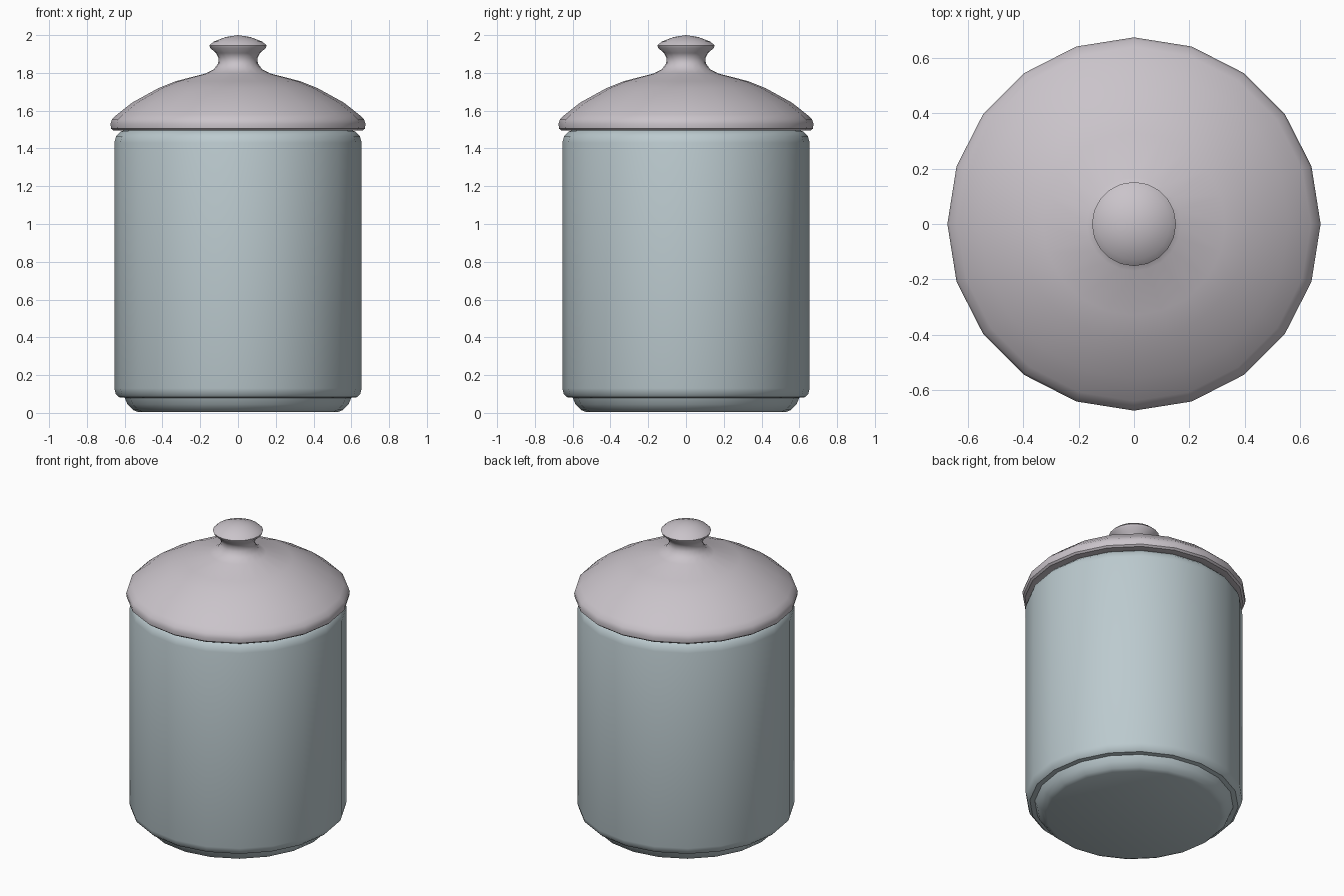
import bpy, bmesh, math

if "Cube" in bpy.data.objects:
    bpy.data.objects.remove(bpy.data.objects["Cube"])

SIDES = 20


def lathe(name, profile, color):
    """Spin an (r, z) profile about z; points with r = 0 become poles."""
    bm = bmesh.new()
    rings = []
    for r, z in profile:
        if r == 0:
            rings.append([bm.verts.new((0, 0, z))] * SIDES)
        else:
            rings.append([bm.verts.new((r * math.cos(math.tau * i / SIDES),
                                        r * math.sin(math.tau * i / SIDES), z))
                          for i in range(SIDES)])
    for a, b in zip(rings, rings[1:]):
        for i in range(SIDES):
            j = (i + 1) % SIDES
            bm.faces.new(dict.fromkeys((a[i], a[j], b[j], b[i])))
    bmesh.ops.recalc_face_normals(bm, faces=bm.faces)
    mesh = bpy.data.meshes.new(name)
    bm.to_mesh(mesh)
    bm.free()
    obj = bpy.data.objects.new(name, mesh)
    bpy.context.collection.objects.link(obj)
    mat = bpy.data.materials.new(name + "_color")
    mat.diffuse_color = color
    mat.use_nodes = True
    mat.node_tree.nodes["Principled BSDF"].inputs["Base Color"].default_value = mat.diffuse_color
    mesh.materials.append(mat)
    bpy.ops.object.select_all(action='DESELECT')
    obj.select_set(True)
    bpy.context.view_layer.objects.active = obj
    bpy.ops.object.shade_smooth_by_angle(angle=math.radians(38))
    return obj


# Hollow jar with a stepped foot and rounded shoulder
lathe("jar_body", [
    (0, 0.005), (0.53, 0.005), (0.555, 0.015), (0.585, 0.045), (0.60, 0.08),
    (0.63, 0.083), (0.647, 0.10), (0.655, 0.13),
    (0.655, 1.43), (0.645, 1.465), (0.62, 1.49), (0.59, 1.50),
    (0.57, 1.48), (0.57, 0.12), (0.54, 0.08), (0, 0.08),
], (0.50, 0.59, 0.62, 1))

# Domed lid with a rolled rim and a turned knob, hollow underneath
lathe("lid", [
    (0, 1.74), (0.30, 1.71), (0.52, 1.60), (0.58, 1.51), (0.61, 1.495),
    (0.66, 1.495), (0.672, 1.505), (0.675, 1.53), (0.667, 1.555), (0.64, 1.58),
    (0.56, 1.643), (0.42, 1.72), (0.33, 1.756), (0.17, 1.797),
    (0.127, 1.82), (0.105, 1.85), (0.103, 1.88), (0.117, 1.905),
    (0.147, 1.932), (0.152, 1.945), (0.13, 1.965), (0.065, 1.99), (0, 2.0),
], (0.59, 0.55, 0.59, 1))
